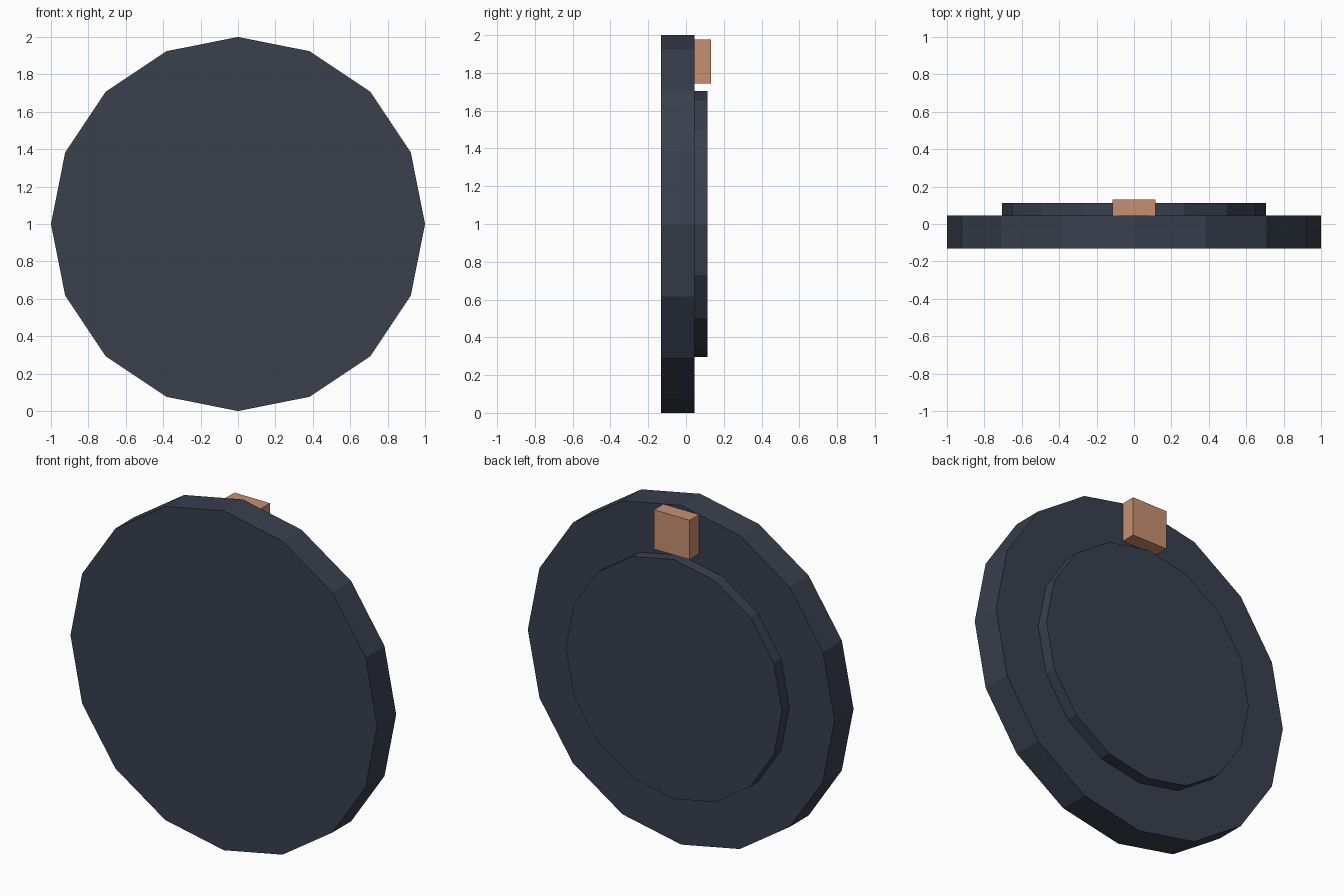
import bpy
from math import radians

if "Cube" in bpy.data.objects:
    bpy.data.objects.remove(bpy.data.objects["Cube"], do_unlink=True)


def material(name, colour):
    mat = bpy.data.materials.new(name)
    mat.use_nodes = True
    mat.diffuse_color = colour
    mat.node_tree.nodes["Principled BSDF"].inputs["Base Color"].default_value = colour
    return mat


slate = material("dark slate", (0.041, 0.050, 0.076, 1))
copper = material("copper tan", (0.565, 0.280, 0.165, 1))

SIDES = 16
CENTRE_Z = 1.0
BACK_Y = 0.045  # rear face of the main disc


def disc(name, radius, y0, y1):
    """Flat-sided disc standing upright, with its axis along y."""
    bpy.ops.mesh.primitive_cylinder_add(
        vertices=SIDES, radius=radius, depth=y1 - y0,
        location=(0, (y0 + y1) / 2, CENTRE_Z), rotation=(radians(90), 0, 0))
    obj = bpy.context.object
    obj.name = name
    obj.data.materials.append(slate)
    bpy.ops.object.transform_apply(location=False, rotation=True, scale=True)


# Main body and the raised plate on its back
disc("main_disc", 1.0, -0.132, BACK_Y)
disc("back_plate", 0.705, BACK_Y, 0.113)

# Small block near the top of the back
bpy.ops.mesh.primitive_cube_add(size=1, location=(0, (BACK_Y + 0.132) / 2, 1.86))
block = bpy.context.object
block.name = "top_block"
block.scale = (0.232, 0.132 - BACK_Y, 0.232)
bpy.ops.object.transform_apply(location=False, rotation=False, scale=True)
block.data.materials.append(copper)
